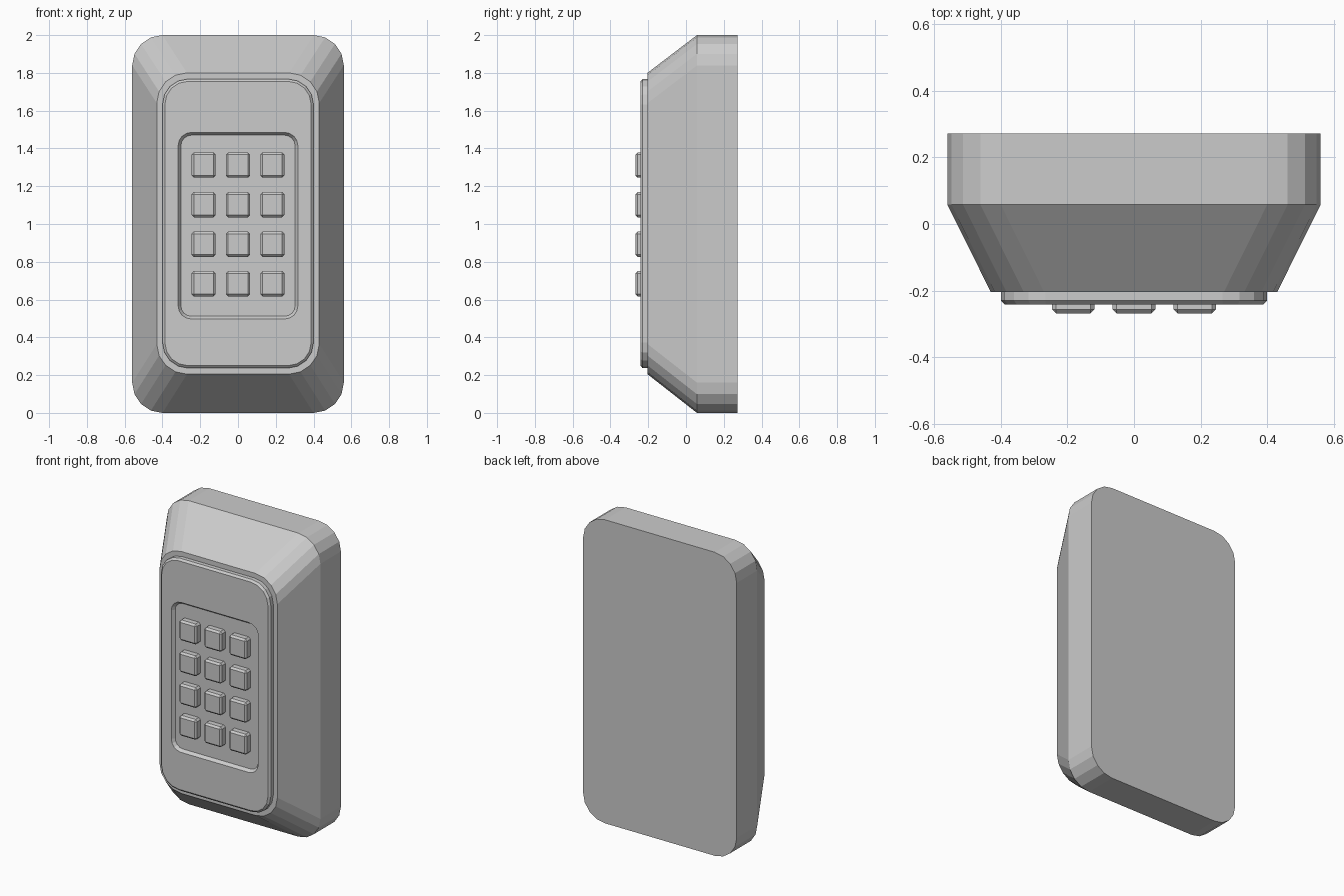
import bpy, bmesh
from math import sin, cos, pi

if "Cube" in bpy.data.objects:
    bpy.data.objects.remove(bpy.data.objects["Cube"])


def ring(y, half_x, z0, z1, r, segs=4):
    """Rounded rectangle in the XZ plane at depth y."""
    pts = []
    corners = [(1, 1), (-1, 1), (-1, -1), (1, -1)]
    for i, (sx, sz) in enumerate(corners):
        cx = sx * (half_x - r)
        cz = z1 - r if sz > 0 else z0 + r
        for k in range(segs + 1):
            a = (i + k / segs) * pi / 2
            pts.append((cx + r * cos(a), y, cz + r * sin(a)))
    return pts


def loft(name, rings):
    """Skin matching rings together and cap both ends."""
    bm = bmesh.new()
    loops = [[bm.verts.new(p) for p in r] for r in rings]
    n = len(loops[0])
    for a, b in zip(loops, loops[1:]):
        for i in range(n):
            j = (i + 1) % n
            bm.faces.new((a[i], a[j], b[j], b[i]))
    bm.faces.new(loops[0])
    bm.faces.new(loops[-1])
    bmesh.ops.recalc_face_normals(bm, faces=bm.faces)
    mesh = bpy.data.meshes.new(name)
    bm.to_mesh(mesh)
    bm.free()
    obj = bpy.data.objects.new(name, mesh)
    bpy.context.collection.objects.link(obj)
    return obj


# Housing: straight back section, tapering to the front
loft("housing", [
    ring(0.272, 0.56, 0.0, 2.0, 0.16),
    ring(0.058, 0.56, 0.0, 2.0, 0.16),
    ring(-0.204, 0.43, 0.205, 1.8, 0.16),
])

# Face plate: chamfered rim and a shallow recess for the keys
loft("face_plate", [
    ring(-0.19, 0.4, 0.237, 1.768, 0.135),
    ring(-0.23, 0.4, 0.237, 1.768, 0.135),
    ring(-0.242, 0.387, 0.25, 1.755, 0.122),
    ring(-0.242, 0.317, 0.497, 1.485, 0.07),
    ring(-0.222, 0.302, 0.512, 1.47, 0.055),
])

# Keypad: 4 rows of 3 chamfered keys
for row in range(4):
    for col in range(3):
        bpy.ops.mesh.primitive_cube_add(
            size=1, location=((col - 1) * 0.182, -0.239, 1.312 - row * 0.2095))
        key = bpy.context.object
        key.name = f"key_{row + 1}_{col + 1}"
        key.scale = (0.128, 0.058, 0.134)
        bpy.ops.object.transform_apply(location=False, rotation=False)
        bevel = key.modifiers.new("chamfer", 'BEVEL')
        bevel.width = 0.012
        bevel.segments = 1
